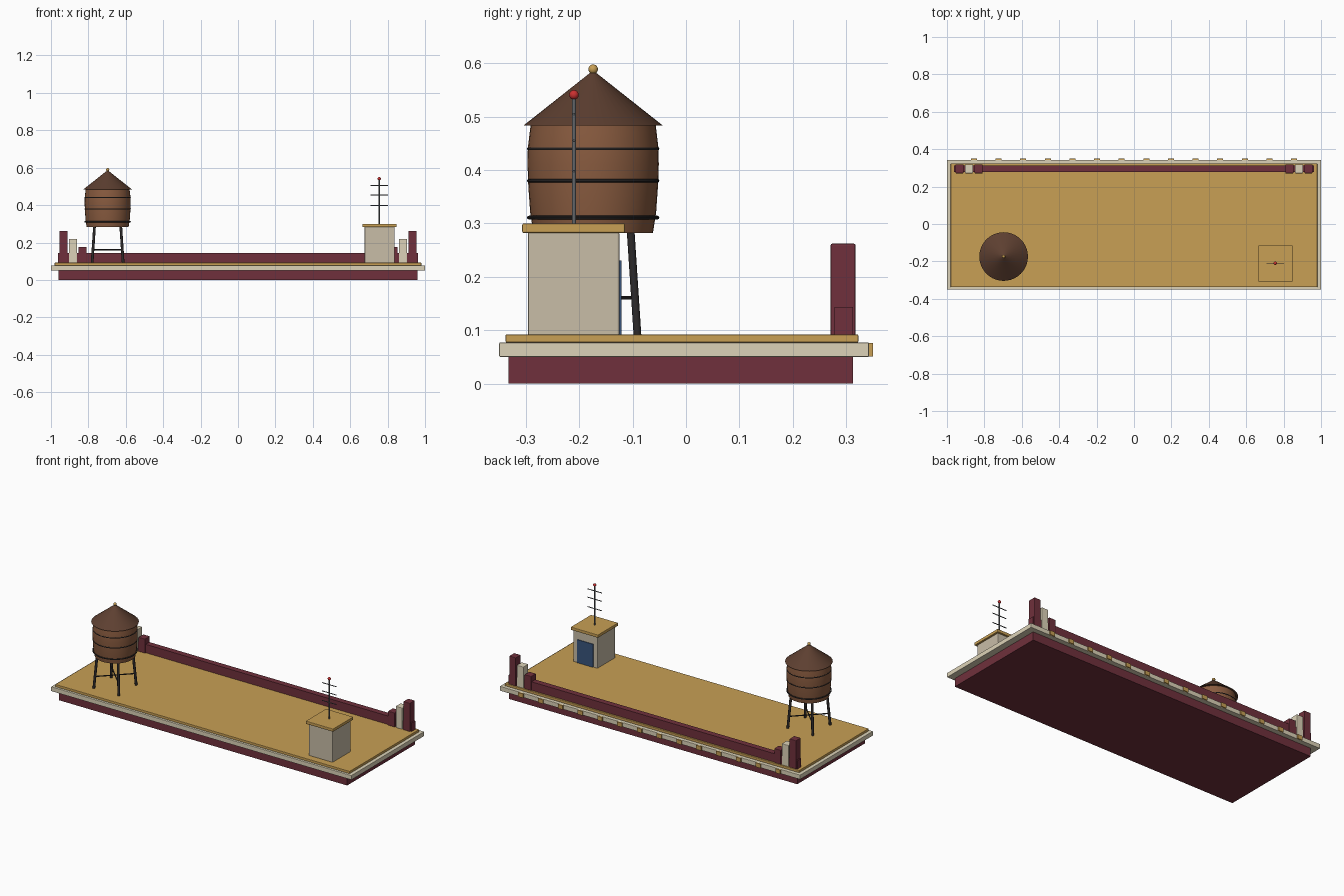
import bpy, math
from mathutils import Vector

if "Cube" in bpy.data.objects:
    bpy.data.objects.remove(bpy.data.objects["Cube"])


def mat(name, r, g, b):
    m = bpy.data.materials.new(name)
    m.diffuse_color = (r, g, b, 1)
    m.use_nodes = True
    m.node_tree.nodes["Principled BSDF"].inputs["Base Color"].default_value = m.diffuse_color
    return m


MAROON = mat("maroon", 0.16, 0.03, 0.045)
CREAM = mat("cream", 0.72, 0.65, 0.48)
GOLD = mat("gold", 0.58, 0.35, 0.09)
STONE = mat("stone", 0.58, 0.51, 0.39)
BLUE = mat("blue", 0.04, 0.09, 0.2)
WOOD = mat("wood", 0.25, 0.105, 0.05)
SHINGLE = mat("shingle", 0.11, 0.05, 0.03)
IRON = mat("iron", 0.025, 0.022, 0.022)
STEEL = mat("steel", 0.12, 0.13, 0.14)
RED = mat("red", 0.6, 0.03, 0.03)


def finish(name, m, smooth=False):
    ob = bpy.context.object
    ob.name = name
    ob.data.materials.append(m)
    if smooth:
        bpy.ops.object.shade_smooth_by_angle(angle=math.radians(35))
    return ob


def box(name, x0, x1, y0, y1, z0, z1, m, bevel=0.0):
    bpy.ops.mesh.primitive_cube_add(size=1, location=((x0 + x1) / 2, (y0 + y1) / 2, (z0 + z1) / 2))
    bpy.context.object.scale = (x1 - x0, y1 - y0, z1 - z0)
    bpy.ops.object.transform_apply(location=False, rotation=False, scale=True)
    ob = finish(name, m)
    if bevel:
        b = ob.modifiers.new("bevel", 'BEVEL')
        b.width, b.segments = bevel, 2
    return ob


def rod(name, a, b, r, m, sides=12):
    a, b = Vector(a), Vector(b)
    d = b - a
    bpy.ops.mesh.primitive_cylinder_add(vertices=sides, radius=r, depth=d.length, location=(a + b) / 2,
                                        rotation=d.to_track_quat('Z', 'Y').to_euler())
    return finish(name, m, True)


def ball(name, loc, r, m):
    bpy.ops.mesh.primitive_uv_sphere_add(segments=20, ring_count=12, radius=r, location=loc)
    return finish(name, m, True)


def lathe(name, profile, loc, m, n=40):
    verts, faces = [], []
    for r, z in profile:
        for i in range(n):
            a = 2 * math.pi * i / n
            verts.append((r * math.cos(a), r * math.sin(a), z))
    for k in range(len(profile) - 1):
        for i in range(n):
            j = (i + 1) % n
            faces.append((k * n + i, k * n + j, (k + 1) * n + j, (k + 1) * n + i))
    faces.append(tuple(reversed(range(n))))
    faces.append(tuple(range((len(profile) - 1) * n, len(profile) * n)))
    me = bpy.data.meshes.new(name)
    me.from_pydata(verts, [], faces)
    ob = bpy.data.objects.new(name, me)
    ob.location = loc
    bpy.context.collection.objects.link(ob)
    bpy.ops.object.select_all(action='DESELECT')
    ob.select_set(True)
    bpy.context.view_layer.objects.active = ob
    return finish(name, m, True)


# Stacked roof slab
box("base_band", -0.96, 0.96, -0.333, 0.313, 0, 0.05, MAROON)
box("cornice", -1, 1, -0.35, 0.343, 0.05, 0.077, CREAM, 0.002)
box("roof_deck", -0.98, 0.98, -0.338, 0.323, 0.077, 0.092, GOLD, 0.002)

# Cornice blocks along the back
for i in range(14):
    x = -0.856 + i * 1.712 / 13
    box("cornice_block", x - 0.016, x + 0.016, 0.335, 0.35, 0.051, 0.076, GOLD)

# Back parapet with stepped end pillars
box("parapet", -0.962, 0.962, 0.278, 0.313, 0.09, 0.143, MAROON)
for s in (-1, 1):
    for x, top, m in ((0.933, 0.262, MAROON), (0.882, 0.22, CREAM), (0.831, 0.177, MAROON)):
        box("pillar", s * x - 0.022, s * x + 0.022, 0.271, 0.318, 0.09, top, m, 0.003)

# Stair hut
box("hut_walls", 0.677, 0.837, -0.296, -0.125, 0.09, 0.284, STONE, 0.003)
box("hut_roof", 0.666, 0.848, -0.307, -0.114, 0.282, 0.3, GOLD, 0.003)
box("hut_door", 0.705, 0.809, -0.13, -0.121, 0.092, 0.231, BLUE)

# Antenna
ax, ay = 0.755, -0.21
rod("antenna_mast", (ax, ay, 0.295), (ax, ay, 0.54), 0.004, STEEL)
for z in (0.398, 0.455, 0.505):
    rod("antenna_bar", (ax - 0.047, ay, z), (ax + 0.047, ay, z), 0.0025, STEEL, 8)
ball("antenna_light", (ax, ay, 0.541), 0.009, RED)

# Water tank
cx, cy = -0.697, -0.174
lathe("tank_barrel", [(0.112, 0.282), (0.118, 0.32), (0.1215, 0.37), (0.123, 0.41),
                      (0.1225, 0.44), (0.119, 0.47), (0.117, 0.486)], (cx, cy, 0), WOOD)
lathe("tank_roof", [(0.13, 0.484), (0.001, 0.586)], (cx, cy, 0), SHINGLE)
ball("tank_finial", (cx, cy, 0.589), 0.009, GOLD)
for z in (0.311, 0.38, 0.44):
    bpy.ops.mesh.primitive_torus_add(major_radius=0.1205, minor_radius=0.0035, major_segments=40,
                                     minor_segments=8, location=(cx, cy, z))
    finish("tank_hoop", IRON, True)

# Splayed legs and crossed braces
for sx in (-1, 1):
    for sy in (-1, 1):
        rod("tank_leg", (cx + sx * 0.083, cy + sy * 0.083, 0.091),
            (cx + sx * 0.07, cy + sy * 0.07, 0.29), 0.0075, IRON)
    rod("leg_brace", (cx - 0.078, cy - sx * 0.078, 0.161),
        (cx + 0.078, cy + sx * 0.078, 0.161), 0.0035, IRON, 8)
